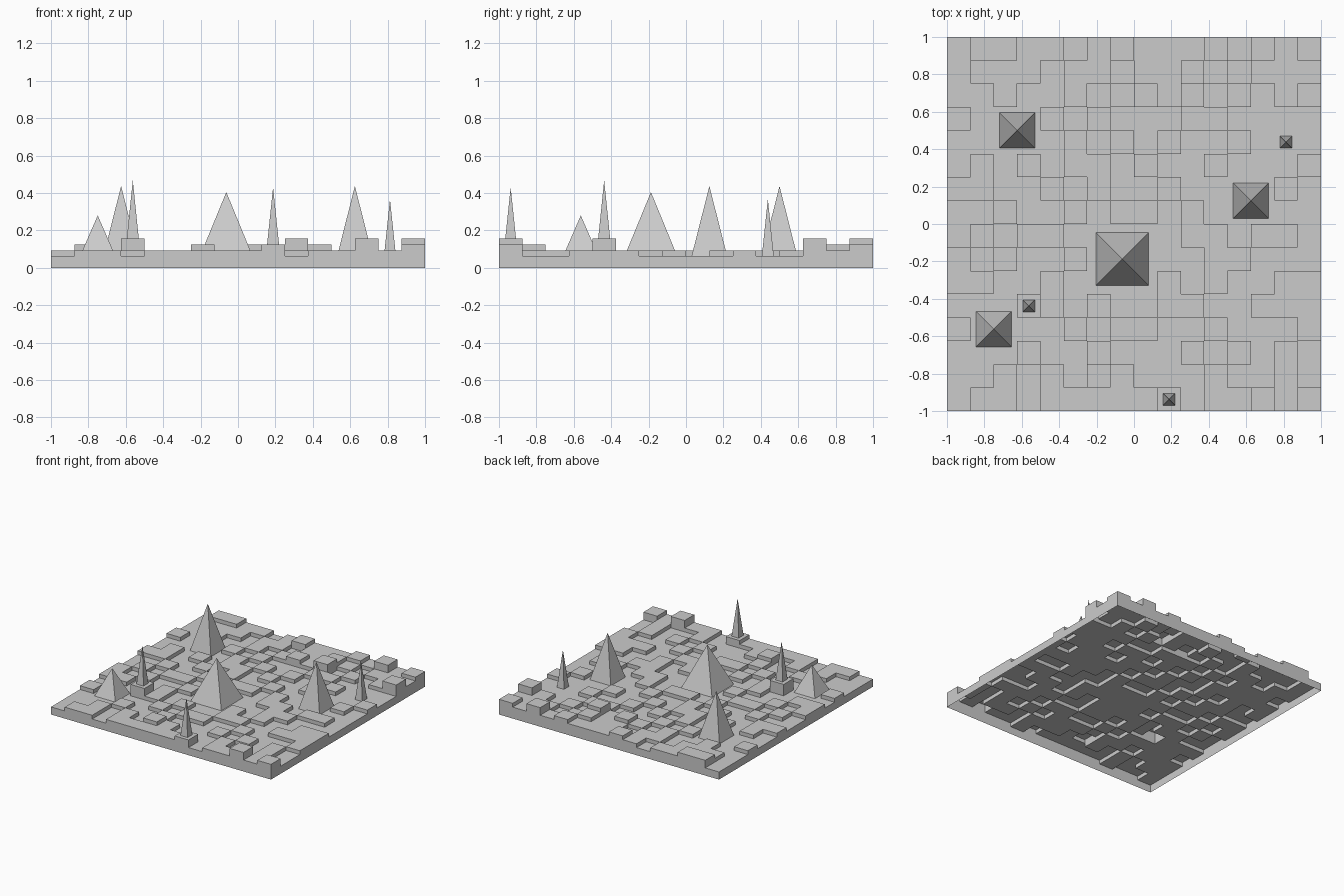
import bpy, bmesh

if "Cube" in bpy.data.objects:
    bpy.data.objects.remove(bpy.data.objects["Cube"])

STEP = 1 / 32          # one height level
CELL = 0.125           # 16 x 16 cells over 2 units

# Height levels, back row first, left to right
ROWS = [
    "2443323433343534",
    "2333233233432333",
    "2232232343523235",
    "3222323222332222",
    "2222232323223222",
    "2323233232232223",
    "3322323223222232",
    "2232232332322222",
    "2323322222332332",
    "3232232222233222",
    "3322322223232233",
    "2225323223322333",
    "3222232332232223",
    "2223223222323232",
    "2232324322232232",
    "2332333334233534",
]


def level(i, j):
    return int(ROWS[j][i]) * STEP


def add_object(name, bm):
    bmesh.ops.remove_doubles(bm, verts=bm.verts, dist=1e-5)
    mesh = bpy.data.meshes.new(name)
    bm.to_mesh(mesh)
    bm.free()
    obj = bpy.data.objects.new(name, mesh)
    bpy.context.collection.objects.link(obj)
    return obj


# Stepped ground: hollow shell, open underneath
bm = bmesh.new()


def quad(*pts):
    bm.faces.new([bm.verts.new(p) for p in pts])


def height_or_ground(i, j):
    return level(i, j) if 0 <= i < 16 and 0 <= j < 16 else 0.0


for j in range(16):
    for i in range(16):
        h = level(i, j)
        x0, x1 = -1 + i * CELL, -1 + (i + 1) * CELL
        y1, y0 = 1 - j * CELL, 1 - (j + 1) * CELL
        quad((x0, y0, h), (x1, y0, h), (x1, y1, h), (x0, y1, h))
        # Walls down to any lower neighbour or to the ground at the rim
        sides = [(0, 1, (x0, y0), (x1, y0)), (1, 0, (x1, y0), (x1, y1)),
                 (0, -1, (x1, y1), (x0, y1)), (-1, 0, (x0, y1), (x0, y0))]
        for di, dj, a, b in sides:
            low = height_or_ground(i + di, j + dj)
            if low < h:
                quad((*a, low), (*b, low), (*b, h), (*a, h))
add_object("stepped_ground", bm)


# Four-sided peaks: name, x, y, half width, base z, tip z
PEAKS = [
    ("large_pyramid", -0.0625, -0.1875, 0.141, 0.0625, 0.405),
    ("back_left_pyramid", -0.625, 0.5, 0.095, 0.0625, 0.437),
    ("right_pyramid", 0.625, 0.125, 0.095, 0.0625, 0.437),
    ("front_left_pyramid", -0.75, -0.5625, 0.095, 0.0625, 0.28),
    ("right_spire", 0.8125, 0.4375, 0.032, 0.0625, 0.367),
    ("left_spire", -0.5625, -0.4375, 0.032, 0.156, 0.468),
    ("front_spire", 0.1875, -0.9375, 0.032, 0.125, 0.43),
]
for name, x, y, r, z0, z1 in PEAKS:
    bm = bmesh.new()
    base = [bm.verts.new((x + sx * r, y + sy * r, z0))
            for sx, sy in ((-1, -1), (1, -1), (1, 1), (-1, 1))]
    tip = bm.verts.new((x, y, z1))
    for k in range(4):
        bm.faces.new((base[k], base[(k + 1) % 4], tip))
    add_object(name, bm)
